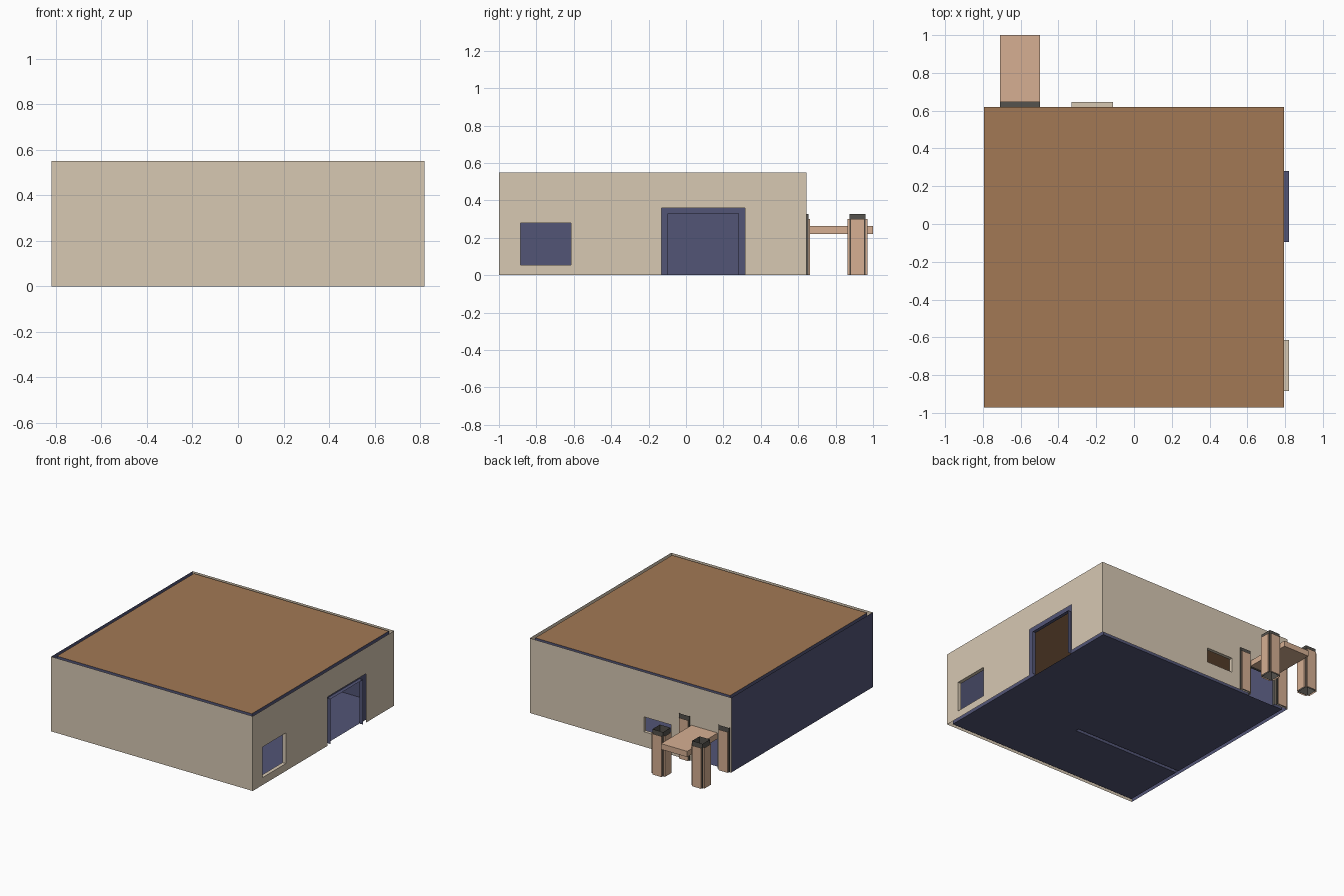
import bpy, bmesh

if "Cube" in bpy.data.objects:
    bpy.data.objects.remove(bpy.data.objects["Cube"])


def material(name, color):
    m = bpy.data.materials.new(name)
    m.diffuse_color = (*color, 1)
    m.use_nodes = True
    m.node_tree.nodes["Principled BSDF"].inputs["Base Color"].default_value = m.diffuse_color
    return m


PLASTER = material("plaster", (0.68, 0.58, 0.45))
NAVY = material("navy", (0.085, 0.09, 0.18))
ROOF = material("roof_brown", (0.36, 0.19, 0.09))
POST = material("post_tan", (0.67, 0.43, 0.29))
DARK = material("dark_trim", (0.09, 0.085, 0.075))


def finish(name, bm, mat):
    bmesh.ops.remove_doubles(bm, verts=bm.verts, dist=1e-5)
    mesh = bpy.data.meshes.new(name)
    bm.to_mesh(mesh)
    bm.free()
    mesh.materials.append(mat)
    ob = bpy.data.objects.new(name, mesh)
    bpy.context.collection.objects.link(ob)
    return ob


def panel(name, axis, pos, u, v, mat, holes=(), facing=1):
    """Flat sheet across one axis, with rectangular holes (u0, u1, v0, v1)."""
    us = sorted({*u, *(c for h in holes for c in h[:2])})
    vs = sorted({*v, *(c for h in holes for c in h[2:])})
    bm = bmesh.new()

    def point(a, b):
        p = [a, b]
        p.insert(axis, pos)
        return bm.verts.new(p)

    for a, b in zip(us, us[1:]):
        for c, d in zip(vs, vs[1:]):
            mu, mv = (a + b) / 2, (c + d) / 2
            if any(h[0] < mu < h[1] and h[2] < mv < h[3] for h in holes):
                continue
            f = bm.faces.new([point(a, c), point(b, c), point(b, d), point(a, d)])
            f.normal_update()
            if f.normal[axis] * facing < 0:
                f.normal_flip()
    return finish(name, bm, mat)


def sheet(name, path, z0, z1, mat, closed=False):
    """Upright open sheet following a plan path."""
    bm = bmesh.new()
    pts = path + path[:1] if closed else path
    for (ax, ay), (bx, by) in zip(pts, pts[1:]):
        bm.faces.new([bm.verts.new(p) for p in
                      ((ax, ay, z0), (bx, by, z0), (bx, by, z1), (ax, ay, z1))])
    return finish(name, bm, mat)


def box(name, x, y, z, mat):
    bm = bmesh.new()
    bmesh.ops.create_cube(bm, size=1)
    for vert in bm.verts:
        for i, r in enumerate((x, y, z)):
            vert.co[i] = r[0] if vert.co[i] < 0 else r[1]
    return finish(name, bm, mat)


H = 0.55
X, Y0, Y1 = 0.82, -1.0, 0.645           # outer shell
XI, YI0, YI1 = 0.793, -0.972, 0.62      # inner shell
PX, PY0, PY1 = 0.095, -0.502, -0.475    # partition

side_window = (-0.885, -0.615, 0.055, 0.28)
side_door = (-0.095, 0.28, 0, 0.33)
door_surround = (-0.13, 0.315, 0, 0.36)
back_window = (-0.33, -0.11, 0.11, 0.22)
back_door = (-0.71, -0.497, 0, 0.222)

# Outer walls
panel("front_wall", 1, Y0, (-X, X), (0, H), PLASTER, facing=-1)
panel("left_wall", 0, -X, (Y0, Y1), (0, H), NAVY, facing=-1)
panel("right_wall", 0, X, (Y0, Y1), (0, H), PLASTER, [side_window, door_surround])
panel("back_wall", 1, Y1, (-X, X), (0, H), PLASTER, [back_window, back_door])

# Inner walls
panel("inner_front_wall", 1, YI0, (-XI, XI), (0, H), NAVY)
panel("inner_left_wall", 0, -XI, (YI0, YI1), (0, H), NAVY)
panel("inner_right_wall", 0, XI, (YI0, YI1), (0, H), NAVY,
      [side_window, side_door], -1)
panel("inner_back_wall", 1, YI1, (-XI, XI), (0, H), NAVY,
      [back_window, back_door], -1)

# Floor, roof and partition
panel("floor", 2, 0, (-XI, XI), (YI0, YI1), NAVY, [(-XI, PX, PY0, PY1)])
panel("roof", 2, H, (-XI, XI), (YI0, YI1), ROOF)
sheet("partition", [(-XI, PY0), (PX, PY0), (PX, PY1), (-XI, PY1)], 0, H, NAVY)


# Opening linings between the two shells
def lining(name, axis, opening, near, far, mat, sill):
    u0, u1, z0, z1 = opening
    d = (near, far)
    other = 1 - axis
    for tag, pos, face in (("start", u0, 1), ("end", u1, -1)):
        panel(f"{name}_{tag}", other, pos, d, (z0, z1), mat, facing=face)
    r = (d, (u0, u1)) if axis == 0 else ((u0, u1), d)
    panel(f"{name}_head", 2, z1, *r, mat, facing=-1)
    if sill:
        panel(f"{name}_sill", 2, z0, *r, mat)


lining("side_window_lining", 0, side_window, XI, X, PLASTER, True)
lining("side_door_lining", 0, side_door, XI, X, NAVY, False)
lining("back_window_lining", 1, back_window, YI1, Y1, PLASTER, True)
lining("back_door_lining", 1, back_door, YI1, Y1, DARK, False)

# Porch canopy
PORCH_X = -0.604
box("porch_canopy", (-0.71, -0.497), (Y1, 1.0), (0.22, 0.262), POST)

# Porch posts: hollow dark core with a raised tan panel on each side
C, W, R = 0.043, 0.037, 0.054
for side, sx in (("left", -1), ("right", 1)):
    cx, cy = PORCH_X + sx * 0.161, 0.917
    sheet(f"{side}_post_core", [(cx - C, cy - C), (cx + C, cy - C),
                                (cx + C, cy + C), (cx - C, cy + C)],
          0, 0.328, DARK, True)
    for i, (dx, dy) in enumerate(((0, -1), (1, 0), (0, 1), (-1, 0))):
        plan = [(cx + dx * a - dy * b, cy + dy * a + dx * b)
                for a, b in ((C, -W), (R, -W), (R, W), (C, W))]
        sheet(f"{side}_post_panel_{i + 1}", plan, 0, 0.30, POST)
    # Matching wall pilaster
    sheet(f"{side}_pilaster_core", [(cx + C, Y1), (cx + C, Y1 + 0.009),
                                    (cx - C, Y1 + 0.009), (cx - C, Y1)],
          0, 0.328, DARK)
    sheet(f"{side}_pilaster_panel", [(cx + W, Y1 + 0.009), (cx + W, Y1 + 0.018),
                                     (cx - W, Y1 + 0.018), (cx - W, Y1 + 0.009)],
          0, 0.30, POST)
